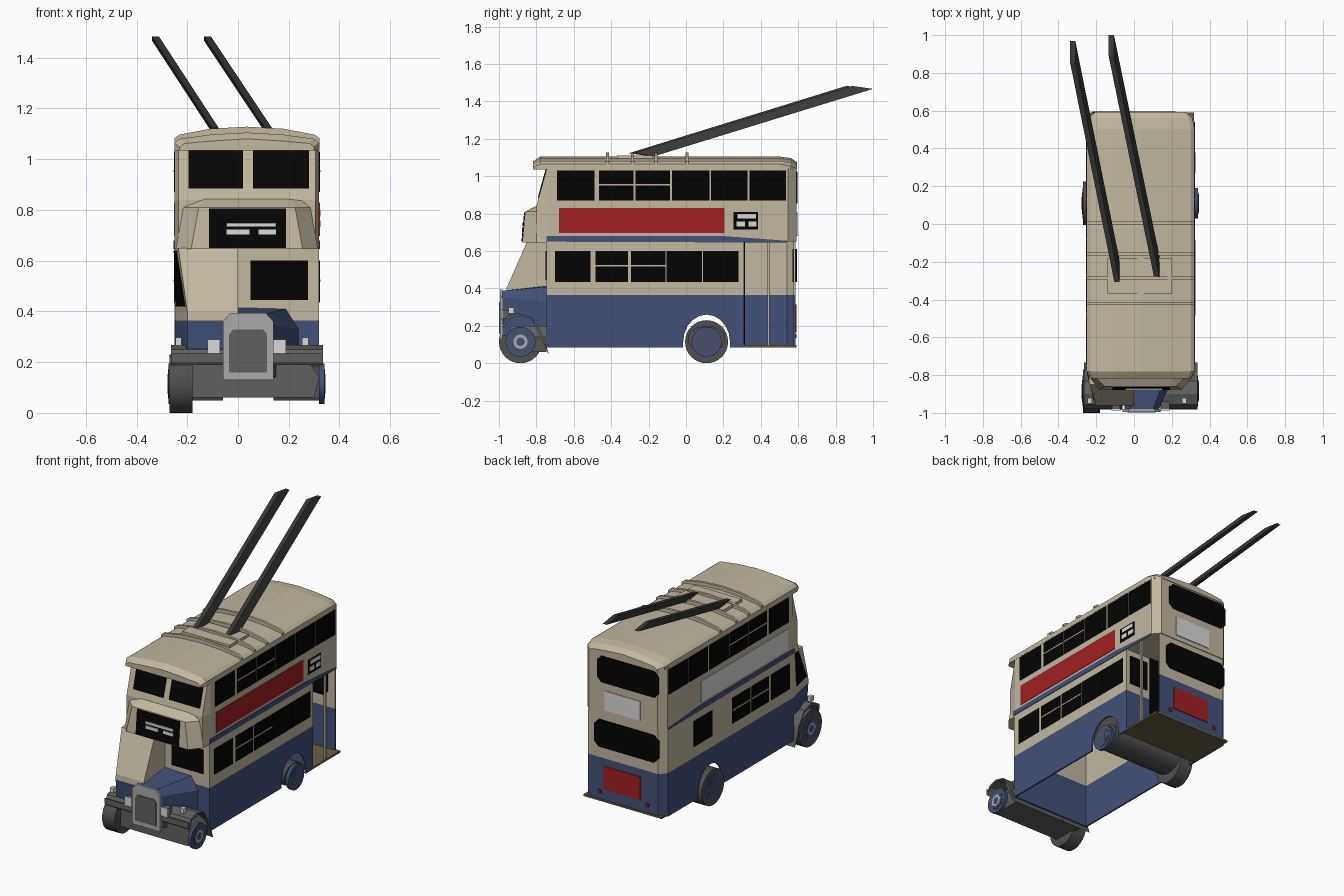
import bpy, bmesh, math
from mathutils import Vector

cube = bpy.data.objects.get("Cube")
if cube:
    bpy.data.objects.remove(cube, do_unlink=True)


def material(name, r, g, b):
    m = bpy.data.materials.new(name)
    m.use_nodes = True
    m.diffuse_color = (r, g, b, 1)
    m.node_tree.nodes["Principled BSDF"].inputs["Base Color"].default_value = (r, g, b, 1)
    return m


CREAM = material("cream", .54, .475, .355)
BLUE = material("blue", .056, .081, .19)
RED = material("red", .36, .014, .016)
BLACK = material("black", .0012, .0012, .0012)
WHITE = material("white", .7, .7, .71)
SILVER = material("silver", .4, .4, .4)
MID = material("mid grey", .115, .115, .115)
DARK = material("dark grey", .08, .08, .08)
POLE = material("charcoal", .04, .04, .04)
BROWN = material("brown", .15, .11, .055)

LEFT, RIGHT = .32, -.25          # body side planes
FLOOR, WAIST, DECK = .085, .365, .65


def loft(name, rings, mat):
    """Skin a list of equal-length rings and cap both ends."""
    bm = bmesh.new()
    vs = [[bm.verts.new(p) for p in ring] for ring in rings]
    n = len(vs[0])
    for a, b in zip(vs, vs[1:]):
        for i in range(n):
            j = (i + 1) % n
            bm.faces.new((a[i], a[j], b[j], b[i]))
    bm.faces.new(vs[0])
    bm.faces.new(vs[-1])
    bmesh.ops.recalc_face_normals(bm, faces=bm.faces)
    me = bpy.data.meshes.new(name)
    bm.to_mesh(me)
    bm.free()
    me.materials.append(mat)
    ob = bpy.data.objects.new(name, me)
    bpy.context.scene.collection.objects.link(ob)
    return ob


def slab(name, pts, off, mat):
    off = Vector(off)
    return loft(name, [pts, [Vector(p) + off for p in pts]], mat)


def box(name, x0, x1, y0, y1, z0, z1, mat):
    return slab(name, [(x0, y0, z0), (x1, y0, z0), (x1, y1, z0), (x0, y1, z0)], (0, 0, z1 - z0), mat)


def side_plate(name, side, y0, y1, z0, z1, mat, t=.003):
    x = LEFT if side > 0 else RIGHT
    box(name, x, x + side * t, y0, y1, z0, z1, mat)


def disc(name, x0, x1, y, z, r, mat, squash=1):
    ring = [(x0, y + r * math.cos(a * math.tau / 32), z + squash * r * math.sin(a * math.tau / 32)) for a in range(32)]
    ob = slab(name, ring, (x1 - x0, 0, 0), mat)
    bpy.ops.object.select_all(action='DESELECT')
    ob.select_set(True)
    bpy.context.view_layer.objects.active = ob
    bpy.ops.object.shade_smooth_by_angle(angle=.6)


# Lower deck side walls with open wheel arches
arch = [(.11 - .125 * math.cos(a * math.pi / 10), .115 + .145 * math.sin(a * math.pi / 10)) for a in range(11)]
for side, x, end, tag in ((1, LEFT, .31, "left"), (-1, RIGHT, .54, "right")):
    pts = [(-.745, FLOOR), (-.015, FLOOR)] + arch + [(.235, FLOOR), (end, FLOOR), (end, WAIST), (-.745, WAIST)]
    slab(tag + "_lower_panel", [(x, y, z) for y, z in pts], (-side * .01, 0, 0), BLUE)
    box(tag + "_window_wall", x, x - side * .01, -.745, end, WAIST, DECK, CREAM)
    band = [(-.745, DECK), (-.745, .68), (.2, .68), (.54, .655), (.54, .645)]
    slab(tag + "_blue_band", [(x, y, z) for y, z in band], (side * .004, 0, 0), BLUE)

# Front bulkhead, rear wall and platform partition
rear = [(RIGHT, .54), (-.21, .585), (.29, .585), (.29, .575), (-.205, .575), (RIGHT + .01, .54)]
for z0, z1, mat, tag in ((FLOOR, WAIST, BLUE, "lower"), (WAIST, DECK, CREAM, "upper")):
    box(tag + "_bulkhead", RIGHT, LEFT, -.745, -.735, z0, z1, mat)
    slab(tag + "_rear_wall", [(x, y, z0) for x, y in rear], (0, 0, z1 - z0), mat)
    box(tag + "_partition", RIGHT + .01, LEFT - .01, .3, .31, z0, z1, mat)
box("partition_doorway", -.2, .14, .31, .316, FLOOR + .01, DECK, BLACK)
box("partition_window", .16, .29, .31, .316, .42, .61, BLACK)
box("rear_platform", RIGHT + .01, LEFT - .002, .27, .59, FLOOR, FLOOR + .012, BROWN)
box("platform_pole", .305, .317, .435, .447, FLOOR, DECK, CREAM)
box("bulkhead_window", .05, .275, -.75, -.745, .445, .6, BLACK)


# Upper deck
def deck_ring(z, front):
    plan = [(RIGHT, -.735), (-.235, front), (.305, front), (LEFT, -.735), (LEFT, .545),
            (.28, .59), (-.21, .59), (RIGHT, .545)]
    return [(x, y, z) for x, y in plan]


loft("upper_deck", [deck_ring(DECK, -.8), deck_ring(.84, -.8), deck_ring(1.04, -.745)], CREAM)


# Domed roof, ribs and the collector base
def roof_ring(y, half, base, edge, crown):
    prof = [(-1, base), (-1, edge - .015), (-.93, edge), (-.5, crown - .008), (0, crown),
            (.5, crown - .008), (.93, edge), (1, edge - .015), (1, base)]
    return [(.035 + half * u, y, z) for u, z in prof]


loft("roof", [roof_ring(-.818, .265, 1.035, 1.062, 1.08), roof_ring(-.78, .286, 1.035, 1.08, 1.105),
              roof_ring(.5, .286, 1.035, 1.08, 1.105), roof_ring(.56, .275, 1.035, 1.07, 1.097),
              roof_ring(.594, .24, 1.035, 1.055, 1.075)], CREAM)
for y in (-.42, -.285, -.16, .005):
    loft("roof_rib", [roof_ring(y - .008, .286, 1.06, 1.097, 1.128),
                      roof_ring(y + .008, .286, 1.06, 1.097, 1.128)], CREAM)
box("collector_base", -.14, .2, -.37, -.18, 1.09, 1.112, CREAM)

# Twin trolley poles with raked ends
for start, end in (((-.09, -.25, 1.115), (-.325, .914, 1.475)), ((.12, -.225, 1.115), (-.12, .944, 1.475))):
    s = Vector(start)
    sec = [s + Vector(d) for d in ((-.014, .056, -.008), (.014, .056, -.008), (.014, -.056, .008), (-.014, -.056, .008))]
    slab("trolley_pole", sec, Vector(end) - s, POLE)


# Front canopy with destination box
def canopy_ring(z, inset, front, shoulder):
    l, r = RIGHT + .005 + inset, LEFT - .005 - inset
    return [(l, -.74, z), (l, shoulder, z), (l + .06, front, z), (r - .06, front, z), (r, shoulder, z), (r, -.74, z)]


loft("canopy", [canopy_ring(.645, 0, -.875, -.8), canopy_ring(.81, .03, -.86, -.8),
                canopy_ring(.845, .055, -.795, -.78)], CREAM)
slab("destination_glass", [(-.115, -.875, .65), (.19, -.875, .65), (.19, -.861, .805), (-.115, -.861, .805)],
     (0, -.005, 0), BLACK)
for x0, x1, z, h in ((-.045, .15, .734, .015), (-.045, .045, .703, .02), (.08, .15, .703, .02)):
    box("destination_bar", x0, x1, -.878, -.87, z, z + h, WHITE)

# Front upper windows on the raked face
for x0, x1 in ((-.195, .02), (.06, .28)):
    lo, hi = (-.8 + (z - .84) * .275 for z in (.885, 1.035))
    slab("upper_front_window", [(x0, lo, .885), (x1, lo, .885), (x1, hi, 1.035), (x0, hi, 1.035)],
         (0, -.005, 0), BLACK)

# Side windows, adverts and number plate
upper = [(-.69, -.49), (-.465, -.28), (-.27, -.085), (-.075, .125), (.135, .33), (.34, .535)]
lower = [(-.7, -.51), (-.485, -.31), (-.295, -.11), (-.105, .085), (.09, .28)]
for side in (1, -1):
    for row, z0, z1 in ((upper, .87, 1.03), (lower, .435, .6)):
        for i, (y0, y1) in enumerate(row):
            if side < 0 and row is lower and i == 3:
                continue
            side_plate("side_window", side, y0, y1, z0, z1, BLACK)
            if i in (1, 2):
                zm = (z0 + z1) / 2
                side_plate("window_bar", side, y0, y1, zm, zm + .008, CREAM, .005)
    side_plate("side_advert", side, -.68, .205, .697, .83, RED if side > 0 else WHITE)
side_plate("route_plate", 1, .255, .385, .715, .808, BLACK)
for y0, y1, z, h in ((.275, .375, .775, .024), (.27, .315, .732, .027), (.333, .378, .732, .027)):
    side_plate("route_bar", 1, y0, y1, z, z + h, WHITE, .005)

# Rear windows and panels; the lower pane passes through the wall
for name, x0, x1, y, t, z0, z1, c, mat in (
        ("upper_rear_window", -.22, .22, .59, .005, .855, 1.025, .03, BLACK),
        ("rear_advert", -.09, .165, .59, .005, .68, .805, .002, WHITE),
        ("lower_rear_window", -.215, .24, .57, .024, .435, .61, .03, BLACK),
        ("rear_red_panel", -.085, .18, .585, .005, .165, .315, .002, RED)):
    pts = [(x0 + c, z0), (x1 - c, z0), (x1, z0 + c), (x1, z1 - c), (x1 - c, z1), (x0 + c, z1), (x0, z1 - c), (x0, z0 + c)]
    slab(name, [(x, y, z) for x, z in pts], (0, t, 0), mat)
for x in (-.135, .205):
    box("tail_lamp", x - .01, x + .01, .585, .592, .135, .157, RED)


# Half cab
def cab_ring(z, side, front):
    return [(RIGHT, -.74, z), (side, front, z), (0, front, z), (0, -.74, z)]


loft("cab", [cab_ring(DECK, -.235, -.85), cab_ring(.4, -.2, -.96), cab_ring(WAIST, -.2, -.962)], CREAM)
loft("cab_lower", [cab_ring(WAIST, -.2, -.962), cab_ring(.25, -.2, -.95)], BLUE)
glass = []
for z, t0, t1 in ((.64, .15, .5), (.42, .2, .9)):
    k = (DECK - z) / .25
    corner = Vector((-.235 + .035 * k, -.85 - .11 * k, z))
    row = [Vector((RIGHT, -.74, z)).lerp(corner, t) for t in (t0, t1)]
    glass += row if not glass else row[::-1]
slab("cab_side_window", glass, (-.006, 0, 0), BLACK)

# Bonnet and radiator
loft("bonnet", [[(x, -.985, z) for x, z in ((-.05, .15), (-.05, .35), (-.02, .387), (.1, .387), (.13, .35), (.13, .15))],
                [(x, -.74, z) for x, z in ((-.05, .1), (-.05, .36), (0, .415), (.19, .41), (.24, .33), (.24, .1))]], BLUE)
rad = [(-.06, .13), (-.06, .36), (-.03, .393), (.11, .393), (.14, .36), (.14, .13)]
slab("radiator_shell", [(x, -.995, z) for x, z in rad], (0, .015, 0), SILVER)
grille = [(-.035, .16), (-.035, .31), (-.02, .328), (.1, .328), (.115, .31), (.115, .16)]
slab("radiator_grille", [(x, -.999, z) for x, z in grille], (0, .005, 0), MID)

# Mudguards, front undertray and lamps
path = [(-.98, .2), (-.955, .25), (-.9, .268), (-.83, .25), (-.78, .18), (-.74, .06)]
guard = path + [(y + .008, z - .012) for y, z in path[::-1]]
for x0, x1, lamp, small in ((-.265, -.06, -.095, -.235), (.14, .335, .165, .265)):
    slab("mudguard", [(x0, y, z) for y, z in guard], (x1 - x0, 0, 0), MID)
    box("mudguard_lip", x0, x1, -.982, -.976, .2, .235, MID)
    box("headlamp_body", lamp - .022, lamp + .022, -.98, -.94, .24, .285, MID)
    box("headlamp_glass", lamp - .025, lamp + .025, -.988, -.98, .235, .29, WHITE)
    box("side_lamp", small - .012, small + .012, -.95, -.92, .265, .297, WHITE)
tray = [(-.2, .06), (.3, .06), (.32, .14), (.28, .2), (-.18, .2), (-.2, .14)]
slab("front_undertray", [(x, -.94, z) for x, z in tray], (0, .195, 0), MID)

# Rear axle and wheels
disc("rear_axle", -.18, .32, .11, .13, .1, DARK, .7)
for y, tag, hub in ((-.885, "front", .038), (.11, "rear", .034)):
    disc(tag + "_right_tyre", -.27, -.18, y, .115, .115, DARK)
    for side, x in ((-1, -.27), (1, .337)):
        disc(tag + "_wheel", x - side * .017, x + side * .003, y, .115, .08, BLUE)
        disc(tag + "_wheel_ring", x, x + side * .005, y, .115, .058, DARK)
        disc(tag + "_wheel_dish", x, x + side * .006, y, .115, .05, BLUE)
        disc(tag + "_hub_ring", x, x + side * .007, y, .115, hub, SILVER if tag == "front" else DARK)
        disc(tag + "_hub_cap", x, x + side * .008, y, .115, .022, BLUE)
